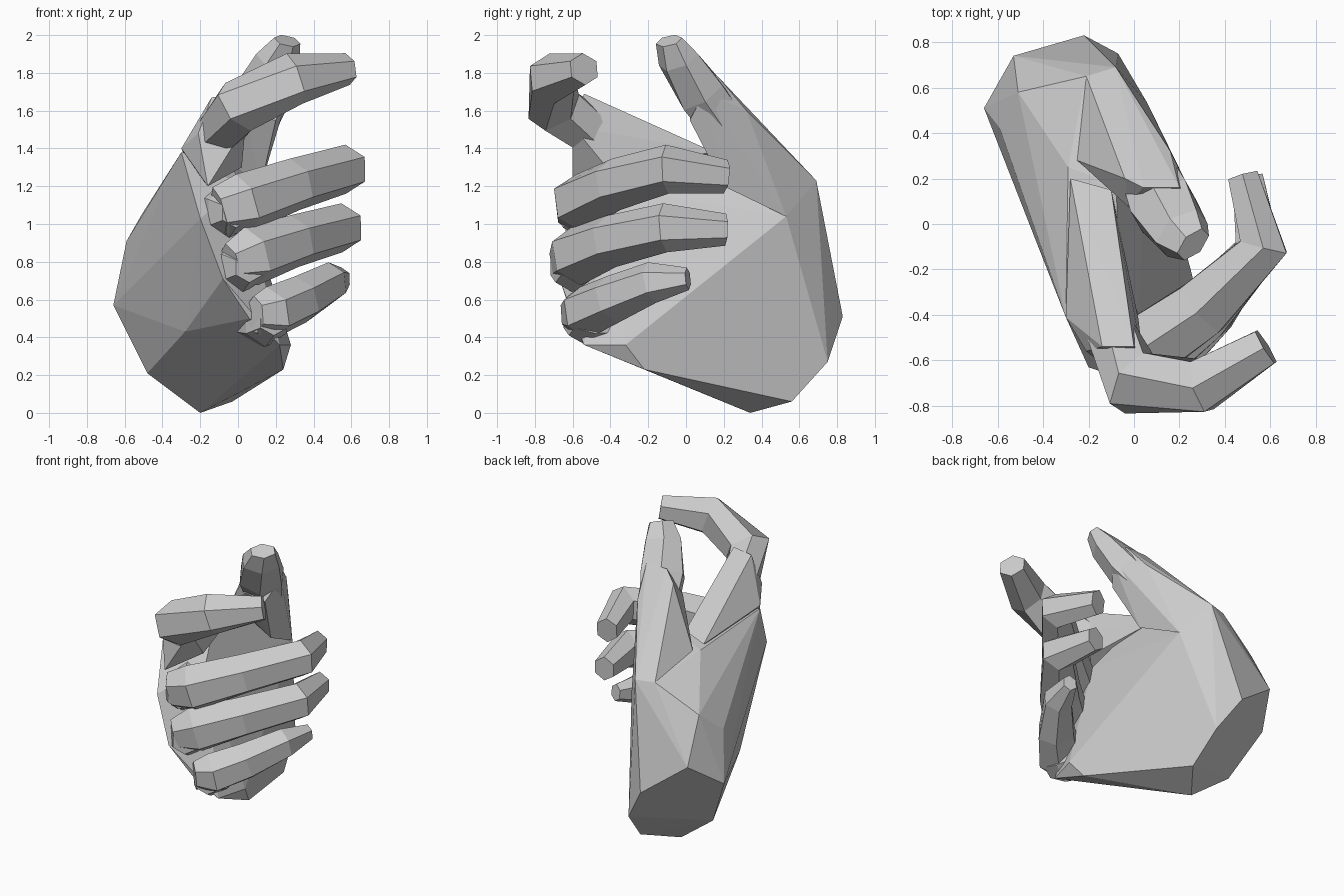
import bpy, bmesh, math
from mathutils import Vector


def make(name, bm):
    bmesh.ops.recalc_face_normals(bm, faces=bm.faces)
    me = bpy.data.meshes.new(name)
    bm.to_mesh(me)
    bm.free()
    ob = bpy.data.objects.new(name, me)
    bpy.context.collection.objects.link(ob)
    return ob


def hull(name, pts):
    bm = bmesh.new()
    for p in pts:
        bm.verts.new(p)
    r = bmesh.ops.convex_hull(bm, input=bm.verts)
    junk = {g for g in r["geom_interior"] if isinstance(g, bmesh.types.BMVert)}
    bmesh.ops.delete(bm, geom=list(junk), context='VERTS')
    bmesh.ops.dissolve_limit(bm, angle_limit=0.06, verts=bm.verts, edges=bm.edges)
    return make(name, bm)


def digit(name, path, sides=6):
    """Loft through (x, y, z, half width, half height) stations."""
    bm = bmesh.new()
    pos = [Vector(p[:3]) for p in path]
    rings = []
    for i, p in enumerate(path):
        a, b = pos[max(i - 1, 0)], pos[i]
        c = pos[min(i + 1, len(pos) - 1)]
        t = ((b - a).normalized() + (c - b).normalized()).normalized()
        side = t.cross(Vector((0, 0, 1))).normalized()
        up = side.cross(t)
        ring = []
        for k in range(sides):
            ang = 2 * math.pi * (k + 0.5) / sides
            ring.append(bm.verts.new(pos[i] + side * p[3] * 1.1 * math.cos(ang)
                                     + up * p[4] * math.sin(ang)))
        rings.append(ring)
    for r0, r1 in zip(rings, rings[1:]):
        for k in range(sides):
            j = (k + 1) % sides
            bm.faces.new((r0[k], r0[j], r1[j], r1[k]))
    bm.faces.new(rings[0])
    bm.faces.new(rings[-1])
    return make(name, bm)


# palm: flat wrist cut, back of the hand, knuckle row, heel and palm side
wrist = [(-.66, .51, .57), (-.53, .74, .74), (-.22, .83, .51), (-.07, .75, .27),
         (-.03, .56, .06), (-.2, .34, 0), (-.48, .38, .21)]
back = [(-.59, .42, .91), (-.51, .58, 1.05), (-.21, .65, 1.23), (-.08, .69, 1.23),
        (-.28, -.21, .43), (-.29, .25, 1.33), (-.3, -.41, 1.38)]
knuckles = [(-.2, -.63, 1.03), (-.08, -.67, .71), (.06, -.6, .5), (.22, -.54, .36)]
inner = [(.06, .53, 1.04), (.24, -.22, .23), (.28, -.32, .36), (.04, .4, .33),
         (.1, -.1, .83), (.02, -.4, 1.2), (-.06, -.2, 1.36), (-.08, .17, 1.36)]
hull("palm", wrist + back + knuckles + inner)

# thumb: broad base merging into the wrist edge, then the tapering end
hull("thumb_base", [(-.21, .65, 1.23), (-.08, .69, 1.23), (.06, .53, 1.04),
                    (-.25, .28, 1.33), (-.09, .17, 1.37), (.12, .2, 1.2),
                    (-.04, .2, 1.72), (-.03, .08, 1.6), (.16, .32, 1.6),
                    (.04, .16, 1.79), (.2, .16, 1.79), (.27, .1, 1.7),
                    (.04, .02, 1.57), (.2, .02, 1.55)])
digit("thumb", [(.06, .23, 1.5, .12, .13), (.13, .08, 1.69, .145, .135),
                (.21, -.04, 1.87, .12, .1), (.26, -.09, 1.97, .08, .055)])

# raised index finger with the web back to the thumb
hull("index_base", [(-.28, .2, 1.35), (-.1, .15, 1.38), (-.3, -.41, 1.4),
                    (-.21, -.56, 1.48), (-.16, -.6, 1.2), (.02, -.42, 1.3),
                    (-.14, -.54, 1.67), (.0, -.54, 1.69), (.04, -.6, 1.52)])
digit("index_finger", [(-.1, -.48, 1.48, .11, .13), (-.0, -.70, 1.62, .14, .15),
                       (.3, -.71, 1.77, .12, .14), (.58, -.54, 1.82, .085, .085)])

# curled fingers
digit("middle_finger", [(-.1, -.6, 1.07, .09, .13), (.03, -.56, 1.11, .15, .16),
                        (.3, -.37, 1.21, .135, .14), (.57, -.1, 1.29, .11, .13),
                        (.48, .21, 1.25, .07, .09)])
digit("ring_finger", [(-.04, -.65, .79, .08, .11), (.07, -.58, .83, .15, .16),
                      (.3, -.39, .91, .135, .14), (.55, -.11, .98, .11, .13),
                      (.5, .21, .97, .07, .085)])
digit("little_finger", [(.09, -.62, .52, .06, .1), (.17, -.54, .53, .14, .14),
                        (.33, -.39, .6, .12, .13), (.49, -.18, .69, .09, .11),
                        (.55, .01, .71, .045, .06)])

# first joints of the curled fingers, running out of the palm
for name, x, y, z in [("middle", -.05, -.61, 1.06), ("ring", .02, -.65, .77),
                      ("little", .15, -.58, .49)]:
    digit(name + "_knuckle", [(x - .08, y + .28, z + .02, .13, .15),
                              (x, y + .06, z, .12, .14), (x + .04, y - .04, z, .08, .08)])
